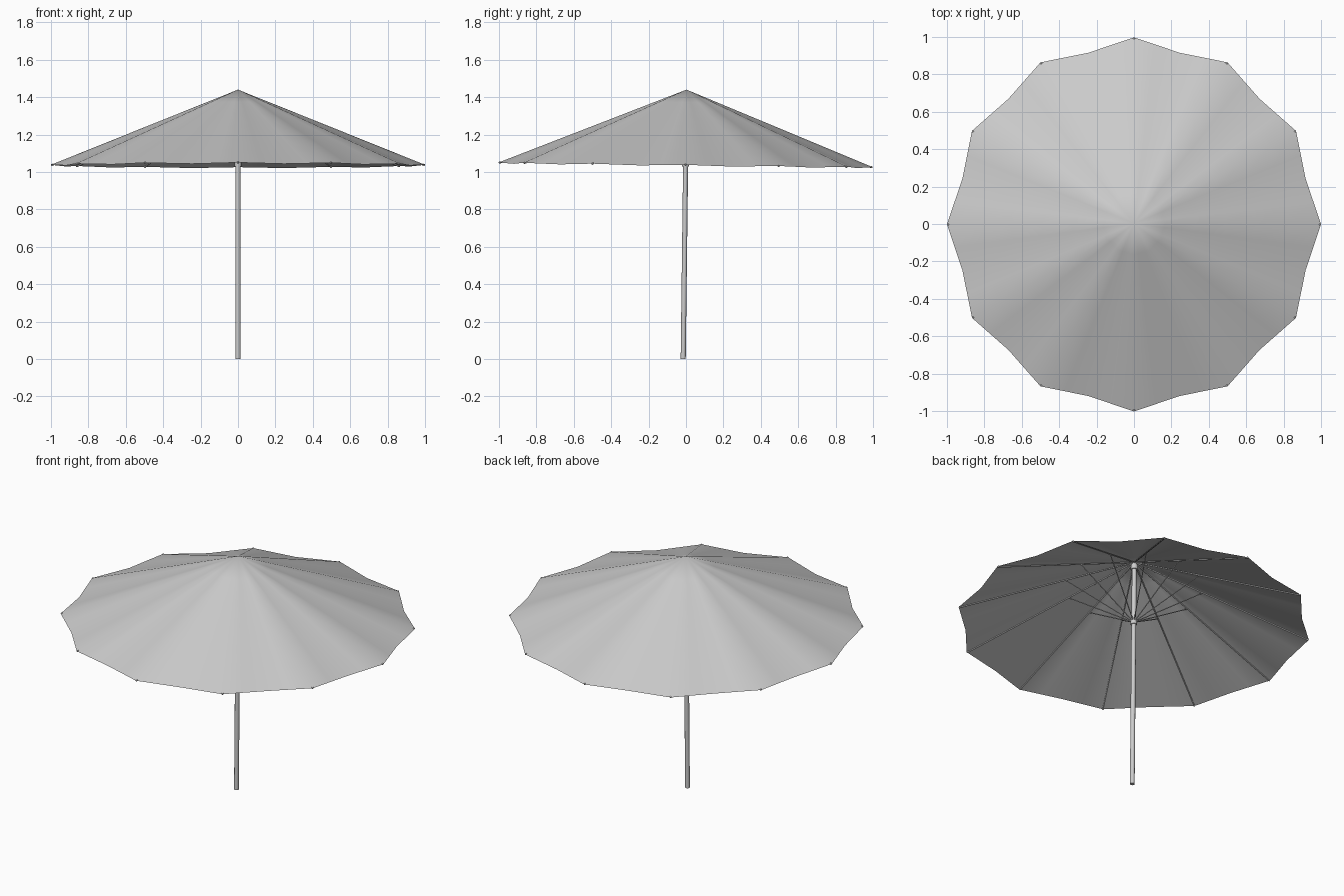
import bpy, bmesh
from math import pi, sin, cos
from mathutils import Vector, Matrix

if "Cube" in bpy.data.objects:
    bpy.data.objects.remove(bpy.data.objects["Cube"])

N = 12                 # ribs / panels
APEX, RIM = 1.44, 1.038
TILT = Matrix.Translation((0, -0.015, 0)) @ Matrix.Rotation(-0.0125, 4, 'X')


def finish(name, bm, angle=40):
    bm.transform(TILT)
    me = bpy.data.meshes.new(name)
    bm.to_mesh(me)
    bm.free()
    ob = bpy.data.objects.new(name, me)
    bpy.context.collection.objects.link(ob)
    bpy.ops.object.select_all(action='DESELECT')
    bpy.context.view_layer.objects.active = ob
    ob.select_set(True)
    bpy.ops.object.shade_smooth_by_angle(angle=angle * pi / 180)
    return ob


def rod(bm, a, b, r1, r2=None, seg=8):
    a, b = Vector(a), Vector(b)
    d = b - a
    m = Matrix.Translation((a + b) / 2) @ d.to_track_quat('Z', 'Y').to_matrix().to_4x4()
    bmesh.ops.create_cone(bm, cap_ends=True, segments=seg, radius1=r1,
                          radius2=r1 if r2 is None else r2, depth=d.length, matrix=m)


def polar(r, a, z):
    return Vector((r * cos(a), r * sin(a), z))


def rib_z(t):
    return APEX + (RIM - APEX) * t


# canopy: radial sheet whose panels sag between the ribs
bm = bmesh.new()
SUB, RINGS = 4, 6
top = bm.verts.new((0, 0, APEX))
prev = None
for j in range(1, RINGS + 1):
    t = j / RINGS
    ring = []
    for i in range(N * SUB):
        u = (i % SUB) / SUB
        a0 = 2 * pi * (i // SUB) / N
        p = polar(t, a0, 0).lerp(polar(t, a0 + 2 * pi / N, 0), u)
        s = 1 - abs(2 * u - 1)
        p *= 1 - 0.017 * s
        p.z = rib_z(t) - 0.006 * s * t
        ring.append(bm.verts.new(p))
    n = len(ring)
    for i in range(n):
        k = (i + 1) % n
        if prev:
            bm.faces.new((prev[i], ring[i], ring[k], prev[k]))
        else:
            bm.faces.new((top, ring[i], ring[k]))
    prev = ring
finish("canopy", bm, 60)

# shaft
bm = bmesh.new()
rod(bm, (0, 0, 0), (0, 0, APEX - 0.01), 0.0135, seg=12)
finish("shaft", bm)

# top hub and sliding runner
bm = bmesh.new()
rod(bm, (0, 0, 1.385), (0, 0, 1.415), 0.02, seg=16)
finish("top_hub", bm)
bm = bmesh.new()
rod(bm, (0, 0, 1.03), (0, 0, 1.07), 0.018, seg=16)
finish("runner", bm)

# ribs, rib tips and struts
ribs, tips, struts = bmesh.new(), bmesh.new(), bmesh.new()
for i in range(N):
    a = 2 * pi * i / N
    rod(ribs, polar(0.015, a, rib_z(0.015) - 0.008), polar(0.99, a, rib_z(0.99) - 0.005), 0.004, seg=6)
    bmesh.ops.create_uvsphere(tips, u_segments=8, v_segments=6, radius=0.006,
                              matrix=Matrix.Translation(polar(0.994, a, RIM)))
    rod(struts, polar(0.016, a, 1.055), polar(0.39, a, rib_z(0.39) - 0.008), 0.003, seg=6)
finish("ribs", ribs)
finish("rib_tips", tips)
finish("struts", struts)
